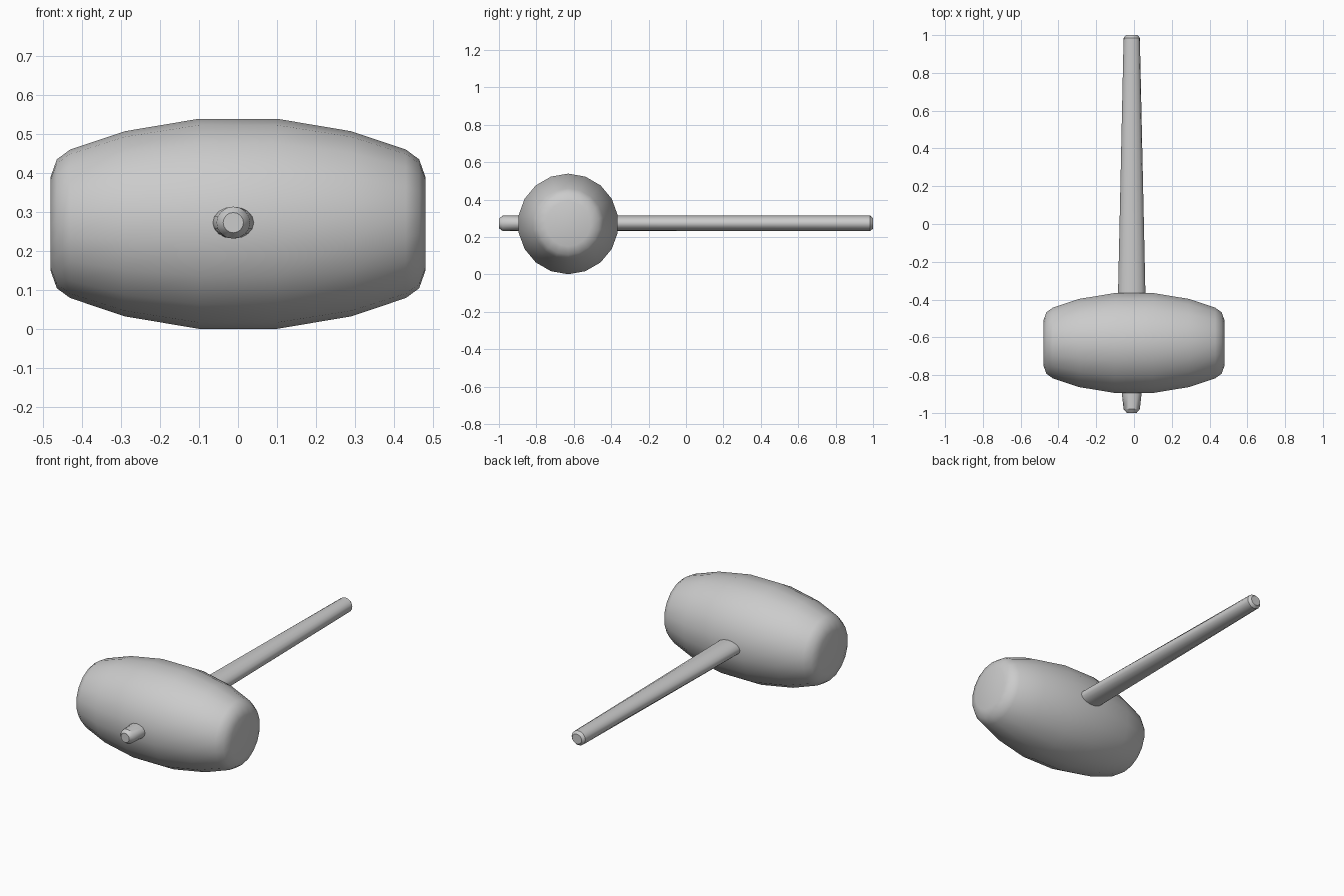
import bpy, bmesh
from math import sin, cos, pi, radians

if "Cube" in bpy.data.objects:
    bpy.data.objects.remove(bpy.data.objects["Cube"])


def loft(name, rings, place, sides, smooth_angle):
    """Skin elliptical rings (position, radius_a, radius_b) and cap both ends."""
    bm = bmesh.new()
    loops = []
    for pos, ra, rb in rings:
        loops.append([bm.verts.new(place(pos, ra * sin(2 * pi * i / sides),
                                         rb * cos(2 * pi * i / sides)))
                      for i in range(sides)])
    for a, b in zip(loops, loops[1:]):
        for i in range(sides):
            j = (i + 1) % sides
            bm.faces.new((a[i], a[j], b[j], b[i]))
    bm.faces.new(loops[0])
    bm.faces.new(loops[-1])
    bmesh.ops.recalc_face_normals(bm, faces=bm.faces)
    mesh = bpy.data.meshes.new(name)
    bm.to_mesh(mesh)
    bm.free()
    obj = bpy.data.objects.new(name, mesh)
    bpy.context.collection.objects.link(obj)
    bpy.ops.object.select_all(action='DESELECT')
    obj.select_set(True)
    bpy.context.view_layer.objects.active = obj
    bpy.ops.object.shade_smooth_by_angle(angle=radians(smooth_angle))
    return obj


# Barrel-shaped head: half profile mirrored along x
half = [(0.10, 0.269), (0.29, 0.237), (0.43, 0.19), (0.464, 0.165), (0.48, 0.12)]
profile = [(-x, r, r) for x, r in reversed(half)] + [(x, r, r) for x, r in half]
loft("mallet_head", profile, lambda p, a, b: (p, -0.63 + a, 0.27 + b), 18, 60)

# Handle: constant height, widest in x where it passes through the head
handle = [(-1.0, 0.026, 0.026), (-0.98, 0.043, 0.041), (-0.89, 0.053, 0.041),
          (-0.60, 0.077, 0.041), (-0.37, 0.0725, 0.041),
          (0.985, 0.043, 0.041), (1.0, 0.03, 0.028)]
loft("handle", handle, lambda p, a, b: (-0.012 + a, p, 0.273 + b), 16, 35)
